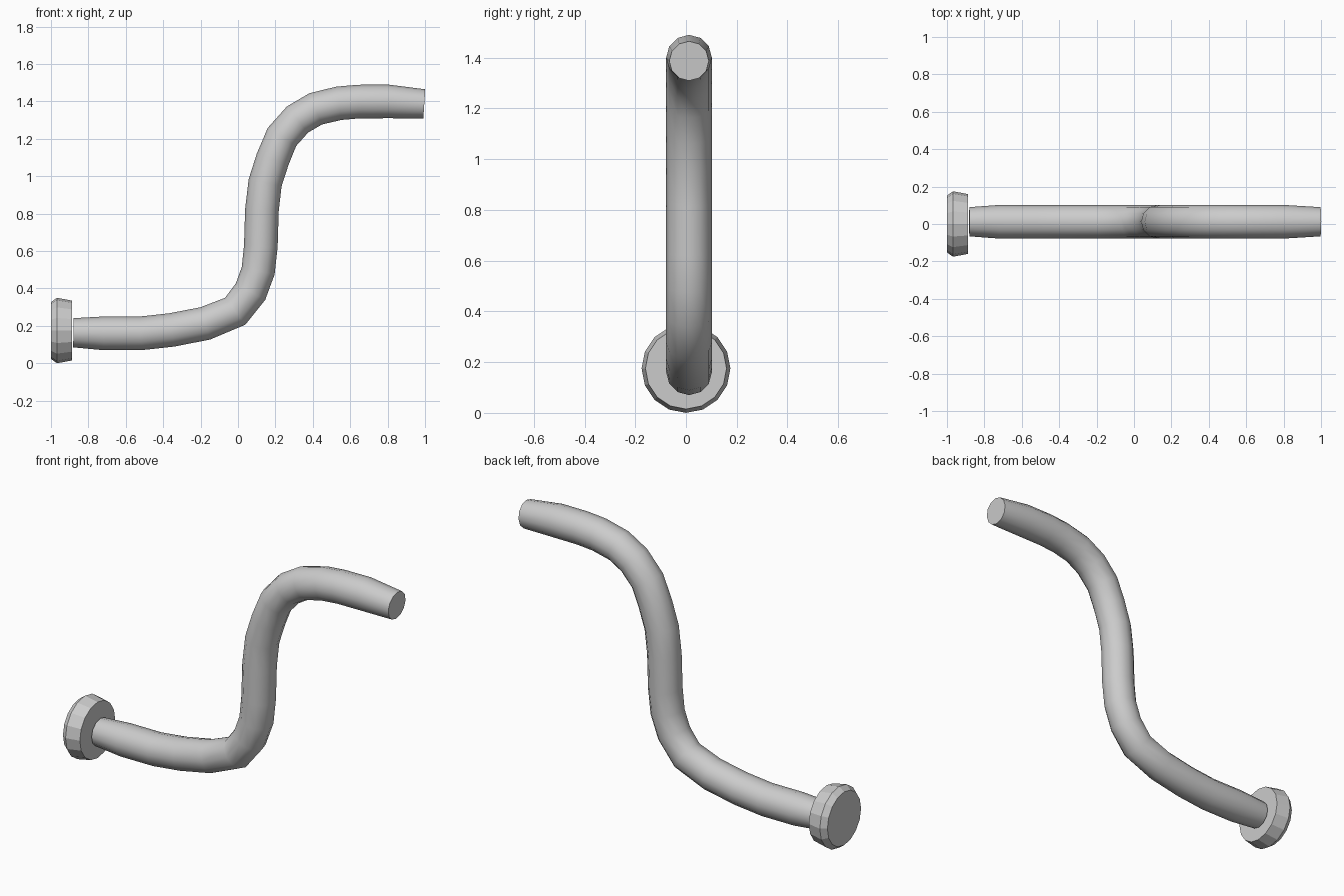
import bpy, bmesh, math
from mathutils import Vector

if "Cube" in bpy.data.objects:
    bpy.data.objects.remove(bpy.data.objects["Cube"])


def loft(name, rings, sides, smooth, phase=0.0):
    """Skin circular rings (centre, direction, radius) lying along the XZ plane."""
    bm = bmesh.new()
    loops = []
    for c, d, r in rings:
        side = Vector((0, 1, 0))
        up = d.cross(side).normalized()
        loops.append([bm.verts.new(c + r * (math.cos(a) * up + math.sin(a) * side))
                      for a in (phase + 2 * math.pi * i / sides for i in range(sides))])
    for a, b in zip(loops, loops[1:]):
        for i in range(sides):
            j = (i + 1) % sides
            bm.faces.new((a[i], a[j], b[j], b[i])).smooth = smooth
    bm.faces.new(loops[0])
    bm.faces.new(loops[-1])
    bmesh.ops.recalc_face_normals(bm, faces=bm.faces)
    for e in bm.edges:  # keep the cap rims crisp
        if any(len(f.verts) > 4 for f in e.link_faces):
            e.smooth = False
    me = bpy.data.meshes.new(name)
    bm.to_mesh(me)
    bm.free()
    ob = bpy.data.objects.new(name, me)
    bpy.context.collection.objects.link(ob)
    return ob


# Bent bar: centre line (x, z), tapered at both ends
path = [(-.88, .163), (-.72, .16), (-.52, .16), (-.355, .178), (-.175, .213),
        (-.015, .278), (.067, .383), (.108, .495), (.122, .625), (.128, .82),
        (.145, .965), (.185, 1.09), (.235, 1.21), (.318, 1.303), (.415, 1.36),
        (.54, 1.39), (.645, 1.399), (.80, 1.40), (.996, 1.387)]
pts = [Vector((x, .012, z)) for x, z in path]
rings = []
for i, p in enumerate(pts):
    a, b = pts[max(i - 1, 0)], pts[min(i + 1, len(pts) - 1)]
    d = (p - a).normalized() + (b - p).normalized()
    rings.append((p, d.normalized(), .078 if i in (0, len(pts) - 1) else .09))
loft("bent_bar", rings, 12, True)

# Round wall flange with a bevelled back edge
X = Vector((1, 0, 0))
loft("wall_flange", [(Vector((x, 0, .175)), X, r)
                     for x, r in ((-1, .152), (-.968, .175), (-.888, .16))], 16, False)
